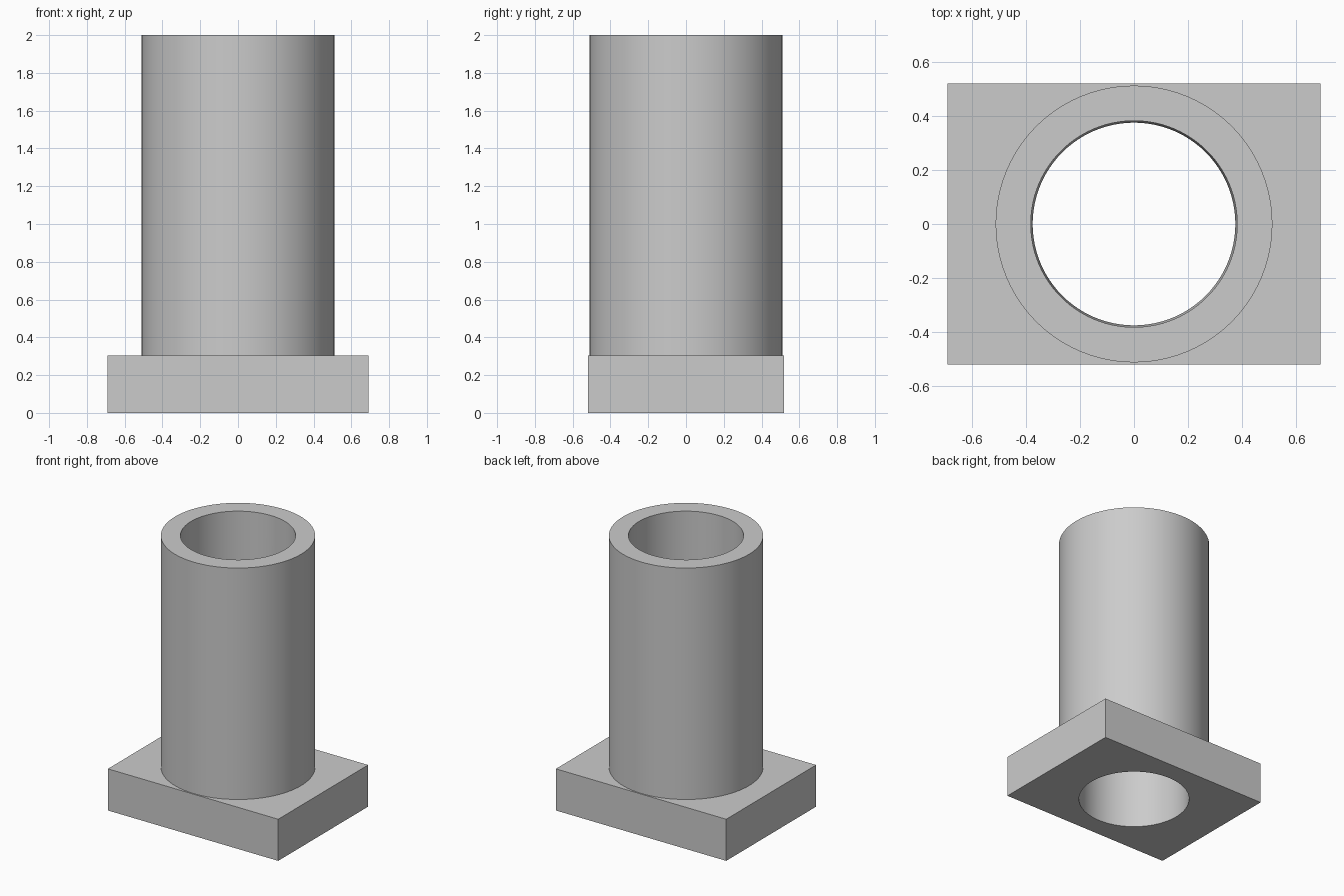
import bpy
import math

cube = bpy.data.objects.get("Cube")
if cube:
    bpy.data.objects.remove(cube, do_unlink=True)

# Overall sizes
WIDTH, DEPTH, BASE_H, TOTAL_H = 1.38, 1.04, 0.305, 2.0
OUTER_R, BORE_TOP_R, BORE_BOTTOM_R = 0.512, 0.382, 0.375
SIDES = 96

grey = bpy.data.materials.new("plain grey")
grey.use_nodes = True
colour = (0.6, 0.6, 0.6, 1)
grey.diffuse_color = colour
grey.node_tree.nodes["Principled BSDF"].inputs["Base Color"].default_value = colour


def tapered(name, r_bottom, r_top, z_bottom, z_top):
    """Upright round solid between two heights."""
    bpy.ops.mesh.primitive_cone_add(
        vertices=SIDES, radius1=r_bottom, radius2=r_top,
        depth=z_top - z_bottom, location=(0, 0, (z_bottom + z_top) / 2))
    obj = bpy.context.object
    obj.name = name
    obj.data.materials.append(grey)
    return obj


def combine(target, tool, operation):
    """Apply a boolean and discard the tool."""
    mod = target.modifiers.new(operation.lower(), 'BOOLEAN')
    mod.operation = operation
    mod.solver = 'EXACT'
    mod.object = tool
    bpy.context.view_layer.objects.active = target
    bpy.ops.object.modifier_apply(modifier=mod.name)
    bpy.data.objects.remove(tool, do_unlink=True)


# Rectangular base plate
bpy.ops.mesh.primitive_cube_add(size=1, location=(0, 0, BASE_H / 2))
body = bpy.context.object
body.name = "flanged_sleeve"
body.scale = (WIDTH, DEPTH, BASE_H)
bpy.ops.object.transform_apply(location=True, rotation=False, scale=True)
body.data.materials.append(grey)

# Round barrel rising from the plate
combine(body, tapered("barrel", OUTER_R, OUTER_R, BASE_H / 2, TOTAL_H), 'UNION')

# Slightly tapered bore right through
slope = (BORE_TOP_R - BORE_BOTTOM_R) / TOTAL_H
over = 0.1
combine(body, tapered("bore_cutter", BORE_BOTTOM_R - slope * over,
                      BORE_TOP_R + slope * over, -over, TOTAL_H + over), 'DIFFERENCE')

# Smooth round walls, crisp edges
bpy.ops.object.select_all(action='DESELECT')
body.select_set(True)
bpy.context.view_layer.objects.active = body
bpy.ops.object.shade_smooth_by_angle(angle=math.radians(30))
